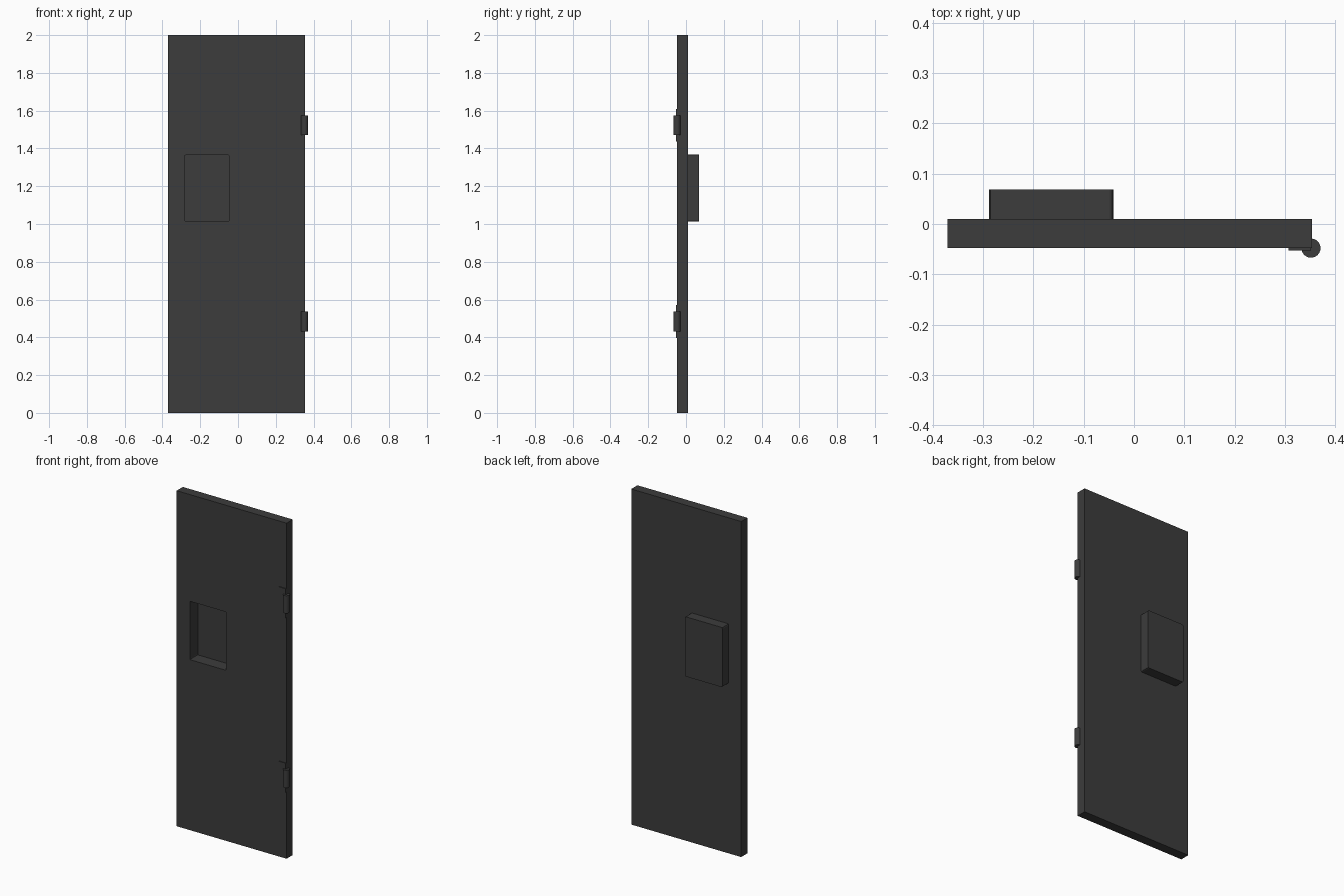
import bpy, bmesh
from mathutils import Vector

if "Cube" in bpy.data.objects:
    bpy.data.objects.remove(bpy.data.objects["Cube"])

mat = bpy.data.materials.new("dark_metal")
mat.diffuse_color = (0.045, 0.045, 0.045, 1)
mat.use_nodes = True
mat.node_tree.nodes["Principled BSDF"].inputs["Base Color"].default_value = mat.diffuse_color


def box(name, lo, hi, corner=0.0):
    """Box from two corners; corner bevels the edges running along y."""
    bm = bmesh.new()
    bmesh.ops.create_cube(bm, size=1)
    lo, hi = Vector(lo), Vector(hi)
    for v in bm.verts:
        v.co = (lo + hi) / 2 + v.co * (hi - lo)
    if corner:
        edges = [e for e in bm.edges
                 if abs(e.verts[0].co.y - e.verts[1].co.y) > 1e-4]
        bmesh.ops.bevel(bm, geom=edges, offset=corner, segments=2,
                        profile=0.5, affect='EDGES')
    return finish(name, bm)


def finish(name, bm):
    me = bpy.data.meshes.new(name)
    bm.to_mesh(me)
    bm.free()
    me.materials.append(mat)
    ob = bpy.data.objects.new(name, me)
    bpy.context.collection.objects.link(ob)
    return ob


def cut(ob, cutter):
    mod = ob.modifiers.new("pocket", 'BOOLEAN')
    mod.operation = 'DIFFERENCE'
    mod.solver = 'EXACT'
    mod.object = cutter
    bpy.context.view_layer.objects.active = ob
    bpy.ops.object.modifier_apply(modifier=mod.name)


# Door slab and the box on its back, with a pocket open to the front
door = box("door_panel", (-0.371, -0.048, 0), (0.354, 0.010, 2))
housing = box("back_housing", (-0.288, 0.010, 1.012), (-0.041, 0.069, 1.368), 0.008)
pocket = box("pocket_cutter", (-0.284, -0.1, 1.016), (-0.045, 0.027, 1.364), 0.006)
cut(door, pocket)
cut(housing, pocket)
bpy.data.objects.remove(pocket)

# Two hinges: flat leaf on the front face and a round barrel at the edge
for label, z in (("lower", 0.483), ("upper", 1.523)):
    box(label + "_hinge_leaf", (0.307, -0.053, z - 0.087), (0.352, -0.047, z + 0.087))
    bm = bmesh.new()
    bmesh.ops.create_cone(bm, cap_ends=True, segments=24,
                          radius1=0.019, radius2=0.019, depth=0.105)
    bmesh.ops.translate(bm, verts=bm.verts, vec=(0.352, -0.048, z))
    barrel = finish(label + "_hinge_barrel", bm)
    bpy.ops.object.select_all(action='DESELECT')
    barrel.select_set(True)
    bpy.context.view_layer.objects.active = barrel
    bpy.ops.object.shade_smooth_by_angle()
